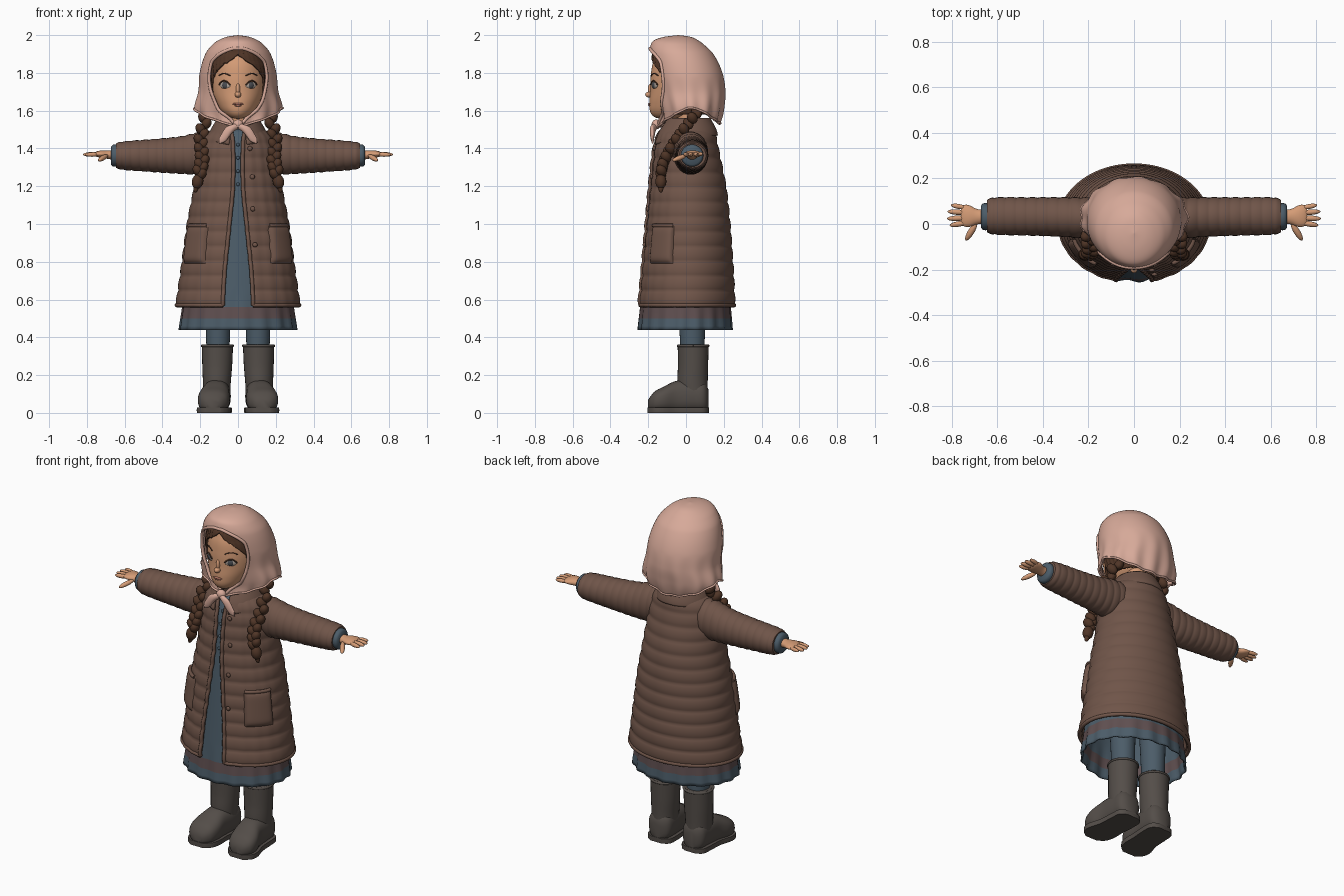
import bpy, bmesh
from math import sin, cos, pi, asin, radians
from mathutils import Matrix, Vector, Euler

cube = bpy.data.objects.get("Cube")
if cube:
    bpy.data.objects.remove(cube)


def material(name, *rgb):
    m = bpy.data.materials.new(name)
    m.use_nodes = True
    m.diffuse_color = (*rgb, 1)
    m.node_tree.nodes["Principled BSDF"].inputs["Base Color"].default_value = (*rgb, 1)
    return m


PINK = material("scarf_pink", .68, .40, .32)
COAT = material("coat_brown", .16, .09, .066)
BLUE = material("dress_blue", .072, .108, .14)
BAND = material("band_mauve", .115, .078, .08)
BOOT = material("boot_grey", .088, .075, .066)
SKIN = material("skin", .66, .33, .18)
HAIR = material("hair_brown", .08, .036, .02)
WHITE = material("eye_white", .45, .38, .33)
IRIS = material("iris_grey", .07, .075, .085)
LIPS = material("lips", .50, .20, .14)


def interp(table, t):
    """Smooth lookup in rows of (key, values...)."""
    rows = sorted(table)
    if t <= rows[0][0]:
        return rows[0][1:]
    if t >= rows[-1][0]:
        return rows[-1][1:]
    i = max(k for k in range(len(rows) - 1) if rows[k][0] <= t)
    p, q = rows[i], rows[i + 1]
    o, r = rows[max(i - 1, 0)], rows[min(i + 2, len(rows) - 1)]
    h = q[0] - p[0]
    x = (t - p[0]) / h
    out = []
    for k in range(1, len(p)):
        m = (q[k] - o[k]) / (q[0] - o[0]) * h
        n = (r[k] - p[k]) / (r[0] - p[0]) * h
        d = q[k] - p[k]
        out.append(p[k] + m * x + (3 * d - 2 * m - n) * x * x + (m + n - 2 * d) * x ** 3)
    return out


def finish(name, bm, mats, mirror=False, thick=0):
    me = bpy.data.meshes.new(name)
    bm.to_mesh(me)
    bm.free()
    for m in mats:
        me.materials.append(m)
    for p in me.polygons:
        p.use_smooth = True
    me.set_sharp_from_angle(angle=radians(50))
    ob = bpy.data.objects.new(name, me)
    bpy.context.collection.objects.link(ob)
    if thick:
        ob.modifiers.new("Thickness", "SOLIDIFY").thickness = thick
    if mirror:
        ob.modifiers.new("Mirror", "MIRROR")
    return ob


def grid(name, pt, cols, rows, mats, mirror=False, thick=0):
    bm = bmesh.new()
    v = [[bm.verts.new(pt(c / cols, r / rows)) for c in range(cols + 1)] for r in range(rows + 1)]
    for r in range(rows):
        for c in range(cols):
            bm.faces.new((v[r][c], v[r + 1][c], v[r + 1][c + 1], v[r][c + 1]))
    bmesh.ops.remove_doubles(bm, verts=bm.verts, dist=.0002)
    return finish(name, bm, mats, mirror, thick)


def around(levels, th, z, push=0.0):
    """Point on a body of stacked ellipses (z, half width, front y, back y)."""
    rx, f, b = interp(levels, z)
    return Vector((max(rx + push, 0) * sin(th), (f + b) / 2 - (max((b - f) / 2 + push, 0)) * cos(th), z))


def shell(name, mats, levels, top, bottom, gap=None, ripple=None, thick=0, power=1, cols=96, rows=50):
    """Wrapped garment; gap is the half width of its front opening by height."""
    def pt(u, v):
        s = 1 - abs(2 * u - 1)
        z = top + (interp(bottom, s)[0] - top) * v ** power
        w = max(interp(gap, z)[0], 0) if gap else 0
        g = asin(min(.97, w / max(interp(levels, z)[0], .01)))
        th = g + (2 * pi - 2 * g) * u
        return around(levels, th, z, ripple(th, z) if ripple else 0)
    return grid(name, pt, cols, rows, mats, thick=thick), pt


def loft(name, mat, axis, rings, steps=24, ripple=0, pitch=.05, low=-9, high=9, square=1, mirror=True, seg=28):
    """Closed form along an axis from rings (position, centre a, centre b, radius a, radius b)."""
    bm = bmesh.new()
    loops = []
    t0, t1 = min(rings)[0], max(rings)[0]
    for i in range(steps + 1):
        t = t0 + (t1 - t0) * i / steps
        a, b, ra, rb = interp(rings, t)
        k = 1 + ripple * abs(sin(pi * t / pitch)) ** .6
        loop = []
        for j in range(seg):
            c, s = cos(2 * pi * j / seg), sin(2 * pi * j / seg)
            p = [a + k * ra * abs(c) ** square * (1 if c > 0 else -1),
                 b + k * rb * abs(s) ** square * (1 if s > 0 else -1)]
            p.insert("xyz".index(axis), t)
            p[2] = min(max(p[2], low), high)
            loop.append(bm.verts.new(p))
        loops.append(loop)
    for l, m in zip(loops, loops[1:]):
        for j in range(seg):
            bm.faces.new((l[j], l[j - 1], m[j - 1], m[j]))
    bm.faces.new(loops[0])
    bm.faces.new(loops[-1][::-1])
    bmesh.ops.recalc_face_normals(bm, faces=bm.faces)
    return finish(name, bm, [mat], mirror)


def blobs(name, mat, items, mirror=False):
    """Ellipsoids given as (location, radii, rotation in degrees)."""
    bm = bmesh.new()
    for loc, size, rot in items:
        e = Euler([radians(a) for a in rot])
        bmesh.ops.create_uvsphere(bm, u_segments=20, v_segments=12, radius=1,
                                  matrix=Matrix.LocRotScale(Vector(loc), e, Vector(size)))
    return finish(name, bm, [mat], mirror)


def cord(name, mat, pts, r, mirror=False):
    cu = bpy.data.curves.new(name, "CURVE")
    cu.dimensions, cu.bevel_depth, cu.bevel_resolution = "3D", r, 2
    cu.use_fill_caps = True
    sp = cu.splines.new("POLY")
    sp.points.add(len(pts) - 1)
    for p, co in zip(sp.points, pts):
        p.co = (*co, 1)
    cu.materials.append(mat)
    ob = bpy.data.objects.new(name, cu)
    bpy.context.collection.objects.link(ob)
    if mirror:
        ob.modifiers.new("Mirror", "MIRROR")


# Boots and legs
foot = [(.12, .112, .07, .03, .05), (.1, .112, .085, .065, .08), (.04, .112, .088, .074, .085),
        (-.05, .118, .085, .074, .085), (-.12, .128, .07, .084, .068), (-.17, .132, .058, .072, .052),
        (-.2, .132, .045, .035, .025)]
loft("boot_feet", BOOT, "y", foot, low=.015, square=.8)
loft("boot_soles", BOOT, "y", [(y * 1.015, a, .015, r + .006, .05) for y, a, b, r, q in foot],
     low=0, high=.028, square=.6)
loft("boot_shafts", BOOT, "z", [(.06, .112, .045, .068, .072), (.15, .112, .035, .073, .08),
                                (.25, .11, .037, .079, .08), (.36, .109, .038, .083, .082)])
cord("boot_rims", BOOT, [(.109 + .081 * cos(i * pi / 16), .038 + .08 * sin(i * pi / 16), .355) for i in range(33)],
     .007, True)
loft("tights", BLUE, "z", [(.3, .106, .035, .06, .062), (.62, .106, .03, .07, .075)], steps=4)

# Dress with a banded, pleated hem
dress_levels = [(1.5, .10, -.11, .12), (1.4, .17, -.15, .15), (1.2, .21, -.176, .19), (1.0, .25, -.198, .21),
                (.57, .293, -.24, .235), (.44, .31, -.252, .243)]
dress, _ = shell("dress", [BLUE, BAND], dress_levels, 1.5, [(0, .44), (1, .44)], rows=53, thick=.008,
                 ripple=lambda th, z: .006 * sin(18 * th) * min(1, max(0, (.66 - z) / .2)))
for p in dress.data.polygons:
    p.material_index = 1 if .5 < p.center.z < .56 else 0
blobs("dress_buttons", BLUE, [(around(dress_levels, 0, 1.42 - .07 * i, .004), (.009, .006, .009), (0, 0, 0))
                              for i in range(4)])

# Quilted coat
coat_levels = [(1.54, .07, -.06, .11), (1.5, .14, -.125, .145), (1.46, .18, -.15, .158), (1.4, .202, -.165, .17),
               (1.2, .23, -.188, .21), (1.0, .268, -.21, .232), (.75, .302, -.235, .25), (.57, .328, -.252, .258)]


def quilt(th, z):
    return .008 * abs(sin(pi * (z - .57) / .078)) ** .6 - .003 + .002 * sin(24 * th) * max(0, cos(th))


coat, coat_pt = shell("coat", [COAT], coat_levels, 1.54, [(0, .57), (1, .57)], rows=100, thick=.018, ripple=quilt,
                      gap=[(1.54, .05), (1.45, .028), (1.2, .026), (1.0, .045), (.75, .07), (.57, .08)])
cord("coat_front_trim", COAT, [coat_pt(0, .05 + .95 * i / 80) for i in range(81)], .011, True)
cord("coat_hem_trim", COAT, [coat_pt(i / 96, 1) for i in range(97)], .011)
shell("collar", [COAT], [(1.56, .11, -.1, .13), (1.49, .15, -.148, .165), (1.43, .175, -.172, .17)], 1.56,
      [(0, 1.42), (.45, 1.46), (1, 1.47)], gap=[(1.56, .03), (1.42, .05)], thick=.02, rows=12)


def pocket_pt(u, v):
    a, b = 2 * u - 1, 2 * v - 1
    return around(coat_levels, .62 + .62 * u, 1.0 - .21 * v, .002 + .022 * (1 - a ** 8) * (1 - b ** 8))


grid("pockets", pocket_pt, 18, 18, [COAT], mirror=True)
cord("pocket_trims", COAT, [pocket_pt(.04 + .92 * i / 16, .04) for i in range(17)], .01, True)
blobs("coat_buttons", COAT, [(around(coat_levels, th, z, .012), (.013, .008, .013), (0, 0, 0))
                             for z, th in ((1.4, .3), (1.25, .33), (1.08, .3), (.89, .31))])

# Sleeves, cuffs and hands
loft("sleeves", COAT, "x", [(.08, .02, 1.39, .09, .095), (.2, .025, 1.375, .088, .108), (.3, .03, 1.365, .084, .096),
                            (.45, .033, 1.362, .081, .084), (.62, .035, 1.362, .078, .071),
                            (.645, .035, 1.362, .068, .062)], steps=110, ripple=.05, pitch=.047)
loft("cuffs", BLUE, "x", [(.6, .033, 1.362, .054, .054), (.665, .032, 1.362, .056, .055),
                          (.672, .032, 1.362, .046, .045)], steps=8, ripple=.06, pitch=.02)
loft("palms", SKIN, "x", [(.65, .032, 1.364, .03, .027), (.69, .032, 1.367, .034, .022), (.725, .035, 1.37, .048, .019),
                          (.75, .037, 1.37, .046, .014), (.76, .037, 1.37, .036, .008)], steps=14)
blobs("fingers", SKIN, [((.77, .077, 1.37), (.035, .011, .011), (0, 0, 10)),
                        ((.776, .052, 1.369), (.043, .012, .012), (0, 2, 4)),
                        ((.777, .025, 1.369), (.044, .012, .012), (0, 2, -2)),
                        ((.77, .0, 1.368), (.04, .012, .012), (0, 2, -9)),
                        ((.715, -.034, 1.35), (.047, .014, .013), (0, 18, -58))], True)

# Head and face
loft("neck", SKIN, "z", [(1.42, 0, .02, .06, .06), (1.64, 0, .01, .06, .06)], steps=3, mirror=False)
head_levels = [(1.555, 0, -.12, -.12), (1.562, .04, -.16, -.04), (1.59, .082, -.188, .04), (1.64, .115, -.194, .09),
               (1.7, .138, -.19, .12), (1.78, .146, -.187, .14), (1.86, .138, -.172, .14), (1.92, .1, -.13, .1),
               (1.96, 0, -.02, -.02)]
shell("head", [SKIN], head_levels, 1.96, [(0, 1.555), (1, 1.555)], cols=48, rows=48)
blobs("nose", SKIN, [((0, -.194, 1.685), (.017, .022, .016), (0, 0, 0)), ((0, -.186, 1.71), (.012, .016, .035), (0, 0, 0))])
blobs("lips", LIPS, [((0, -.193, 1.636), (.03, .008, .006), (0, 0, 0)), ((0, -.192, 1.628), (.02, .008, .006), (0, 0, 0))])
eye = around(head_levels, .5, 1.735)
out = Vector((sin(.5), -cos(.5), 0))
blobs("eye_whites", WHITE, [(eye - out * .004, (.033, .009, .019), (0, 0, 28))], True)
blobs("irises", IRIS, [(eye - out * .001, (.018, .009, .018), (0, 0, 28))], True)
for part, z, rise, r in (("eyelashes", 1.737, .021, .004), ("eyebrows", 1.785, .012, .003)):
    cord(part, HAIR, [around(head_levels, .28 + .46 * i / 10, z + rise * sin(pi * i / 10), .005) for i in range(11)], r, True)

# Hair and braids
shell("hair", [HAIR], [(1.58, .135, -.16, .14), (1.7, .152, -.19, .15), (1.78, .159, -.199, .155), (1.86, .152, -.188, .15),
                       (1.92, .115, -.155, .11), (1.97, 0, -.02, -.02)], 1.97, [(0, 1.58), (1, 1.58)], power=1.4, thick=.01,
      gap=[(1.9, 0), (1.87, .035), (1.84, .085), (1.8, .122), (1.76, .138), (1.7, .138), (1.58, .11)],
      ripple=lambda th, z: .003 * sin(36 * th + 40 * z))
braid = [(0, .165, .06, 1.59), (.35, .195, -.045, 1.45), (.7, .19, -.11, 1.34), (1, .205, -.13, 1.265)]
strands = []
for i in range(15):
    x, y, z = interp(braid, i / 14)
    side = 1 if i % 2 else -1
    strands.append(((x + .012 * side, y - .004, z), (.025, .027, .034), (25, 32 * side, 0)))
blobs("braids", HAIR, strands, True)
blobs("braid_tufts", HAIR, [((.214, -.133, 1.225), (.03, .029, .04), (0, -12, 0)),
                            ((.22, -.133, 1.2), (.015, .015, .035), (0, -12, 0))], True)

# Headscarf with rolled edge, knot and tails
scarf_levels = [(2.0, 0, -.04, -.04), (1.992, .055, -.11, .02), (1.975, .1, -.165, .06), (1.95, .135, -.186, .095),
                (1.9, .173, -.195, .145), (1.8, .203, -.188, .193), (1.7, .212, -.17, .208), (1.62, .232, -.145, .2),
                (1.57, .225, -.135, .19), (1.51, .19, -.14, .17)]
scarf, scarf_pt = shell("headscarf", [PINK], scarf_levels, 2.0, [(0, 1.515), (.2, 1.565), (.36, 1.612), (.5, 1.605),
                                                               (.8, 1.55), (1, 1.53)], power=1.6, thick=.012, rows=64,
                        gap=[(1.936, 0), (1.92, .055), (1.89, .11), (1.85, .142), (1.74, .15), (1.61, .105),
                             (1.56, .045), (1.52, .012)],
                        ripple=lambda th, z: .006 * sin(13 * th) * min(1, max(0, (1.78 - z) / .2)))
edge = [.3 + .7 * i / 50 for i in range(51)]
cord("headscarf_edge", PINK, [scarf_pt(0, v) for v in edge[::-1]] + [scarf_pt(1, v) for v in edge], .009)
cord("headscarf_hem", PINK, [scarf_pt(i / 96, 1) for i in range(97)], .006)
blobs("scarf_knot", PINK, [((0, -.158, 1.527), (.028, .024, .026), (0, 0, 0))])
loft("scarf_tails", PINK, "x", [(0, -.162, 1.52, .016, .016), (.03, -.174, 1.505, .016, .022),
                                (.065, -.178, 1.475, .012, .036), (.1, -.176, 1.44, .005, .016)], steps=14)
